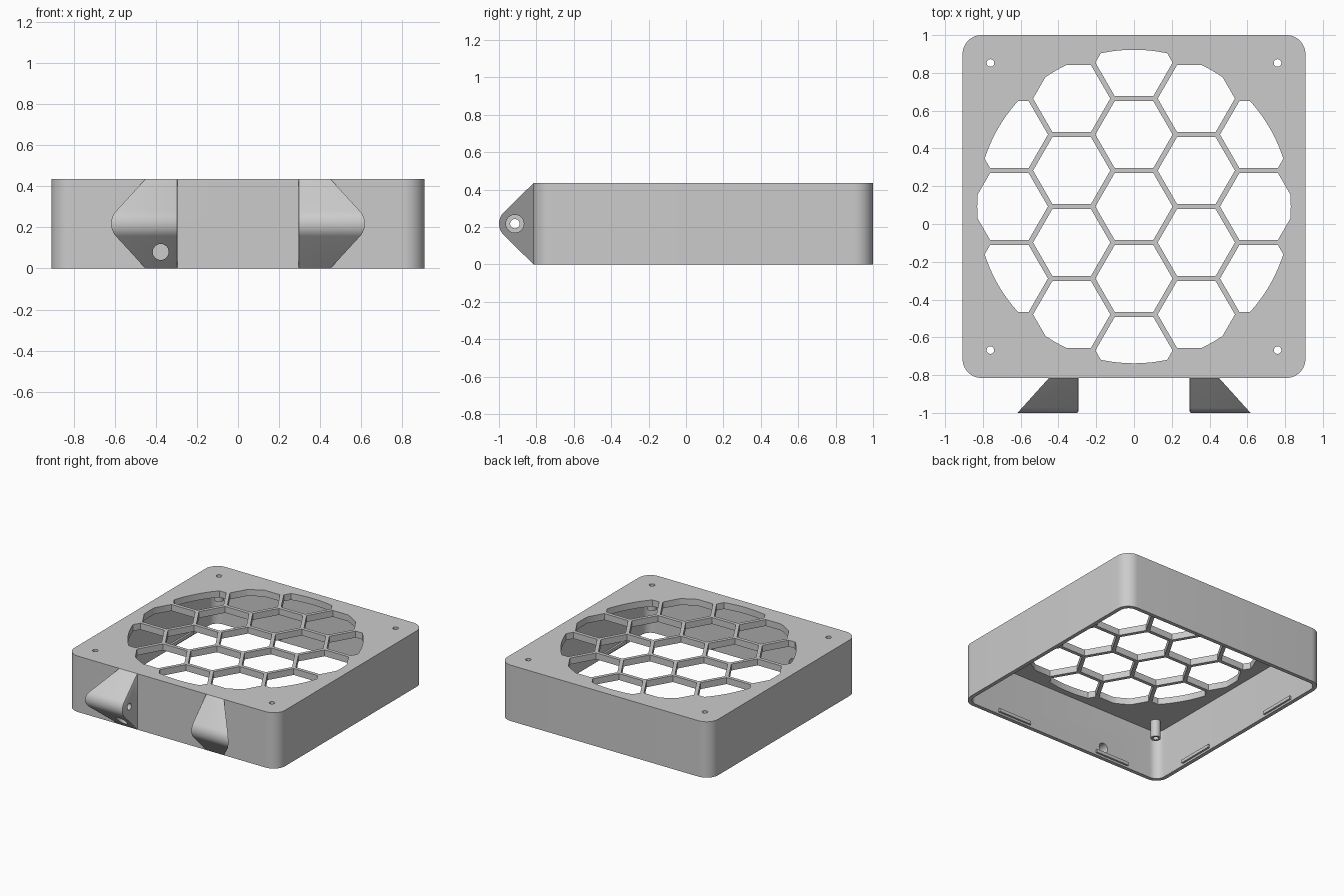
import bpy, bmesh, math
from mathutils import Vector, Matrix

if "Cube" in bpy.data.objects:
    bpy.data.objects.remove(bpy.data.objects["Cube"], do_unlink=True)

CY = 0.0925            # centre of the housing in y
HALF, H = 0.9075, 0.435
WALL, PLATE = 0.03, 0.05
TIP_Y, TIP_Z, TIP_R = -0.915, H / 2, 0.085

grey = bpy.data.materials.new("light_grey_plastic")
grey.use_nodes = True
grey.diffuse_color = (0.6, 0.6, 0.6, 1)
grey.node_tree.nodes["Principled BSDF"].inputs["Base Color"].default_value = (0.6, 0.6, 0.6, 1)


def add_prism(bm, pts, lo, hi):
    """Extrude a closed xy outline from z=lo to z=hi."""
    face = bm.faces.new([bm.verts.new((x, y, lo)) for x, y in pts])
    new = bmesh.ops.extrude_face_region(bm, geom=[face])["geom"]
    for v in new:
        if isinstance(v, bmesh.types.BMVert):
            v.co.z = hi


def make(name, solids, matrix=None):
    bm = bmesh.new()
    for pts, lo, hi in solids:
        add_prism(bm, pts, lo, hi)
    if matrix:
        bm.transform(matrix)
    return finish(name, bm)


def finish(name, bm):
    bmesh.ops.recalc_face_normals(bm, faces=bm.faces)
    me = bpy.data.meshes.new(name)
    bm.to_mesh(me)
    bm.free()
    me.materials.append(grey)
    ob = bpy.data.objects.new(name, me)
    bpy.context.collection.objects.link(ob)
    return ob


def boolean(ob, other, mode="DIFFERENCE"):
    """Apply a boolean and discard the helper."""
    mod = ob.modifiers.new("cut", "BOOLEAN")
    mod.operation, mod.solver, mod.object = mode, "EXACT", other
    bpy.context.view_layer.objects.active = ob
    bpy.ops.object.modifier_apply(modifier=mod.name)
    bpy.data.objects.remove(other, do_unlink=True)


def circle(x, y, r, n=32, start=0.0, sweep=math.tau):
    return [(x + r * math.cos(start + sweep * i / n), y + r * math.sin(start + sweep * i / n))
            for i in range(n)]


def rounded_square(half, r):
    pts = []
    for k, (sx, sy) in enumerate([(1, 1), (-1, 1), (-1, -1), (1, -1)]):
        cx, cy = sx * (half - r), CY + sy * (half - r)
        for i in range(13):
            a = (k + i / 12) * math.pi / 2
            pts.append((cx + r * math.cos(a), cy + r * math.sin(a)))
    return pts


# Housing: open-bottomed rounded box
housing = make("housing", [(rounded_square(HALF, 0.1), 0, H)])
boolean(housing, make("cavity", [(rounded_square(HALF - WALL, 0.07), -0.1, H - PLATE)]))

# Screw posts under the corners
corners = [(sx * 0.76, CY + sy * 0.76) for sx in (-1, 1) for sy in (-1, 1)]
boolean(housing, make("posts", [(circle(x, y, 0.036), 0.25, H - 0.02) for x, y in corners]), "UNION")
boolean(housing, make("screw_holes", [(circle(x, y, 0.02), 0.1, H + 0.1) for x, y in corners]))

# Honeycomb grille: hexagonal patch of cells clipped to a disc
PITCH, GAP = 0.381, 0.027
cell_r = (PITCH - GAP) / math.sqrt(3)
cells = []
for col in range(-2, 3):
    count = 5 - abs(col)
    for row in range(count):
        x = col * PITCH * math.sqrt(3) / 2
        y = CY + (row - (count - 1) / 2) * PITCH
        cells.append((circle(x, y, cell_r, 6), H - 0.12, H + 0.1))
grille = make("grille_cells", cells)
boolean(grille, make("grille_disc", [(circle(0, CY, 0.83, 128), H - 0.2, H + 0.2)]), "INTERSECT")
boolean(housing, grille)

# Cable hole, shared by the housing and the right foot
CABLE = Matrix.Translation((-0.376, 0, 0.08)) @ Matrix.Rotation(math.pi / 2, 4, "X")


def cable_hole():
    return make("cable_hole", [(circle(0, 0, 0.039), 0.7, 1.1)], CABLE)


boolean(housing, cable_hole())

# Snap ridges inside the lower rim, two per wall
for k in range(4):
    turn = Matrix.Translation((0, CY, 0)) @ Matrix.Rotation(k * math.pi / 2, 4, "Z")
    inner = HALF - WALL
    strips = []
    for s in (-0.45, 0.45):
        strips.append(([(inner - 0.015, s - 0.145), (inner + 0.005, s - 0.145),
                        (inner + 0.005, s + 0.145), (inner - 0.015, s + 0.145)], 0.015, 0.04))
    make("snap_ridges_%d" % (k + 1), strips, turn)

# Mounting feet: rounded wedge profile in y-z, extruded along x, outer side cut at a slant
YZ_TO_X = Matrix(((0, 0, 1, 0), (1, 0, 0, 0), (0, 1, 0, 0), (0, 0, 0, 1)))
FRONT = CY - HALF
INNER_X = 0.295


def foot(name, side):
    flip = Matrix.Diagonal((side, 1, 1, 1))
    tip = circle(TIP_Y, TIP_Z, TIP_R, 16, math.pi * 0.75, math.pi / 2)
    tip.append((TIP_Y - TIP_R * math.sqrt(0.5), TIP_Z - TIP_R * math.sqrt(0.5)))
    profile = [(FRONT + 0.005, 0), (FRONT + 0.005, H), (FRONT, H)] + tip + [(FRONT, 0)]
    bm = bmesh.new()
    add_prism(bm, profile, INNER_X, 0.8)
    bm.transform(YZ_TO_X)
    cut = bmesh.ops.bisect_plane(bm, geom=bm.verts[:] + bm.edges[:] + bm.faces[:],
                                 plane_co=(0.45, FRONT, 0), plane_no=(0.185, 0.167, 0),
                                 clear_outer=True)["geom_cut"]
    bmesh.ops.edgeloop_fill(bm, edges=[e for e in cut if isinstance(e, bmesh.types.BMEdge)])
    # softened inner edge
    rim = [e for e in bm.edges if all(abs(v.co.x - INNER_X) < 1e-4 and v.co.y < FRONT + 0.001
                                      for v in e.verts)]
    bmesh.ops.bevel(bm, geom=rim, offset=0.008, segments=2, affect="EDGES", profile=0.5)
    bm.transform(flip)
    ob = finish(name, bm)
    # pivot bore and wider outer recess
    for r, lo, hi in ((0.025, 0.2, 0.8), (0.048, 0.42, 0.8)):
        boolean(ob, make("bore", [(circle(TIP_Y, TIP_Z, r), lo, hi)], flip @ YZ_TO_X))
    return ob


left_foot = foot("left_foot", 1)
right_foot = foot("right_foot", -1)
boolean(right_foot, cable_hole())

# Smooth rounded surfaces, sharp edges kept
for ob in (housing, left_foot, right_foot):
    bpy.ops.object.select_all(action="DESELECT")
    ob.select_set(True)
    bpy.context.view_layer.objects.active = ob
    bpy.ops.object.shade_smooth_by_angle(angle=math.radians(30))
